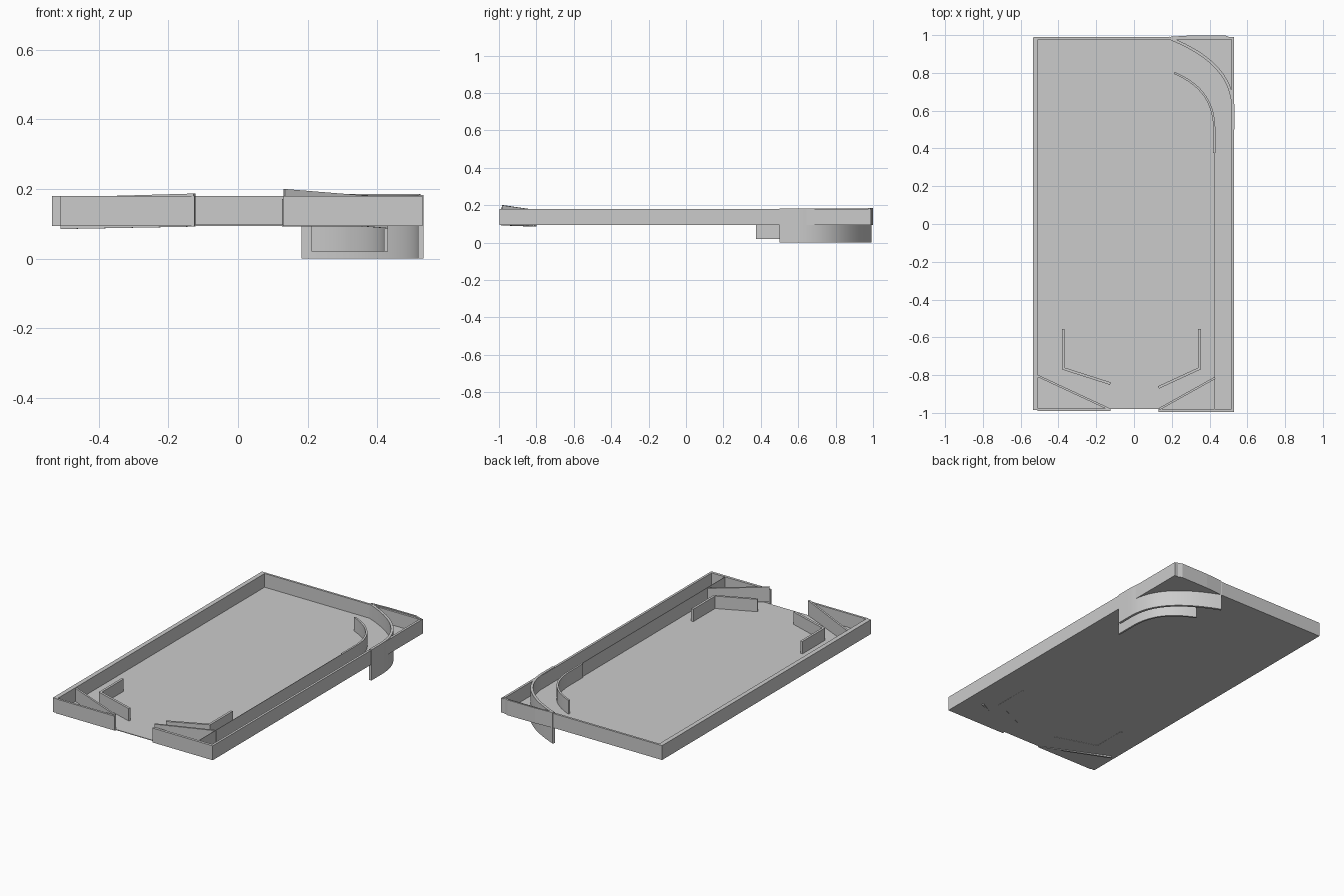
import bpy, bmesh
from mathutils import Vector

if "Cube" in bpy.data.objects:
    bpy.data.objects.remove(bpy.data.objects["Cube"])


def wall(name, pts, t, z0, z1, z0b=None, z1b=None, smooth=False):
    """Upright strip of thickness t along a plan path; heights blend to z0b / z1b."""
    z0b = z0 if z0b is None else z0b
    z1b = z1 if z1b is None else z1b
    p = [Vector(q) for q in pts]
    n = len(p)
    bm = bmesh.new()
    rings = []
    for i, c in enumerate(p):
        a = (c - p[i - 1]).normalized() if i > 0 else (p[1] - c).normalized()
        b = (p[i + 1] - c).normalized() if i < n - 1 else a
        na, nb = Vector((-a.y, a.x)), Vector((-b.y, b.x))
        m = (na + nb).normalized()
        o = m * (t / 2 / max(m.dot(na), 0.3))
        k = i / (n - 1)
        lo, hi = z0 + (z0b - z0) * k, z1 + (z1b - z1) * k
        rings.append([bm.verts.new((*(c + s * o), z))
                      for s, z in ((-1, lo), (1, lo), (1, hi), (-1, hi))])
    for r, q in zip(rings, rings[1:]):
        for j in range(4):
            bm.faces.new((r[j], r[(j + 1) % 4], q[(j + 1) % 4], q[j]))
    bm.faces.new(rings[0])
    bm.faces.new(rings[-1])
    bmesh.ops.recalc_face_normals(bm, faces=bm.faces)
    me = bpy.data.meshes.new(name)
    bm.to_mesh(me)
    bm.free()
    ob = bpy.data.objects.new(name, me)
    bpy.context.collection.objects.link(ob)
    if smooth:
        bpy.context.view_layer.objects.active = ob
        ob.select_set(True)
        bpy.ops.object.shade_smooth_by_angle()
        ob.select_set(False)
    return ob


def bezier(a, b, c, d, n=24):
    a, b, c, d = map(Vector, (a, b, c, d))
    return [a * (1 - t)**3 + b * 3 * t * (1 - t)**2 + c * 3 * t * t * (1 - t) + d * t**3
            for t in (i / n for i in range(n + 1))]


# playfield sheet
wall("playfield", [(0, -0.98), (0, 0.98)], 1.05, 0.094, 0.098)

# outer case; the front is open at the drain
LO, HI = 0.094, 0.18
wall("left_wall", [(-0.521, -0.985), (-0.521, 0.988)], 0.027, LO, HI)
wall("right_wall", [(0.523, -0.99), (0.523, 0.98)], 0.014, LO, HI)
wall("back_wall", [(-0.53, 0.983), (0.53, 0.983)], 0.013, LO, HI)
wall("front_wall_left", [(-0.51, -0.983), (-0.125, -0.983)], 0.013, LO, HI)
wall("front_wall_right", [(0.13, -0.988), (0.53, -0.988)], 0.016, LO, HI)
wall("back_corner_trim", [(0.19, 0.986), (0.3, 0.993), (0.48, 0.994), (0.523, 0.978)],
     0.01, LO, 0.185)

# launch lane divider with its curved end, and the corner arch
wall("lane_divider", [(0.428, -0.98), (0.428, 0.5)], 0.003, LO, HI)
wall("inner_arch", bezier((0.213, 0.8), (0.34, 0.745), (0.425, 0.66), (0.425, 0.5))
     + [(0.425, 0.375)], 0.011, 0.02, HI, smooth=True)
wall("outer_arch", bezier((0.185, 0.985), (0.42, 0.89), (0.525, 0.77), (0.525, 0.6))
     + [(0.525, 0.5)], 0.015, 0.0, 0.183, smooth=True)

# slightly tilted drain guides
wall("drain_guide_left", [(-0.508, -0.805), (-0.125, -0.983)], 0.011,
     0.085, 0.176, 0.092, 0.187)
wall("drain_guide_right", [(0.133, -0.98), (0.428, -0.815)], 0.011,
     0.112, 0.2, 0.087, 0.176)

# bent lane guides
wall("lane_guide_left", [(-0.375, -0.555), (-0.375, -0.765), (-0.125, -0.845)],
     0.014, 0.093, 0.172)
wall("lane_guide_right", [(0.347, -0.555), (0.347, -0.765), (0.13, -0.865)],
     0.014, 0.093, 0.172)
